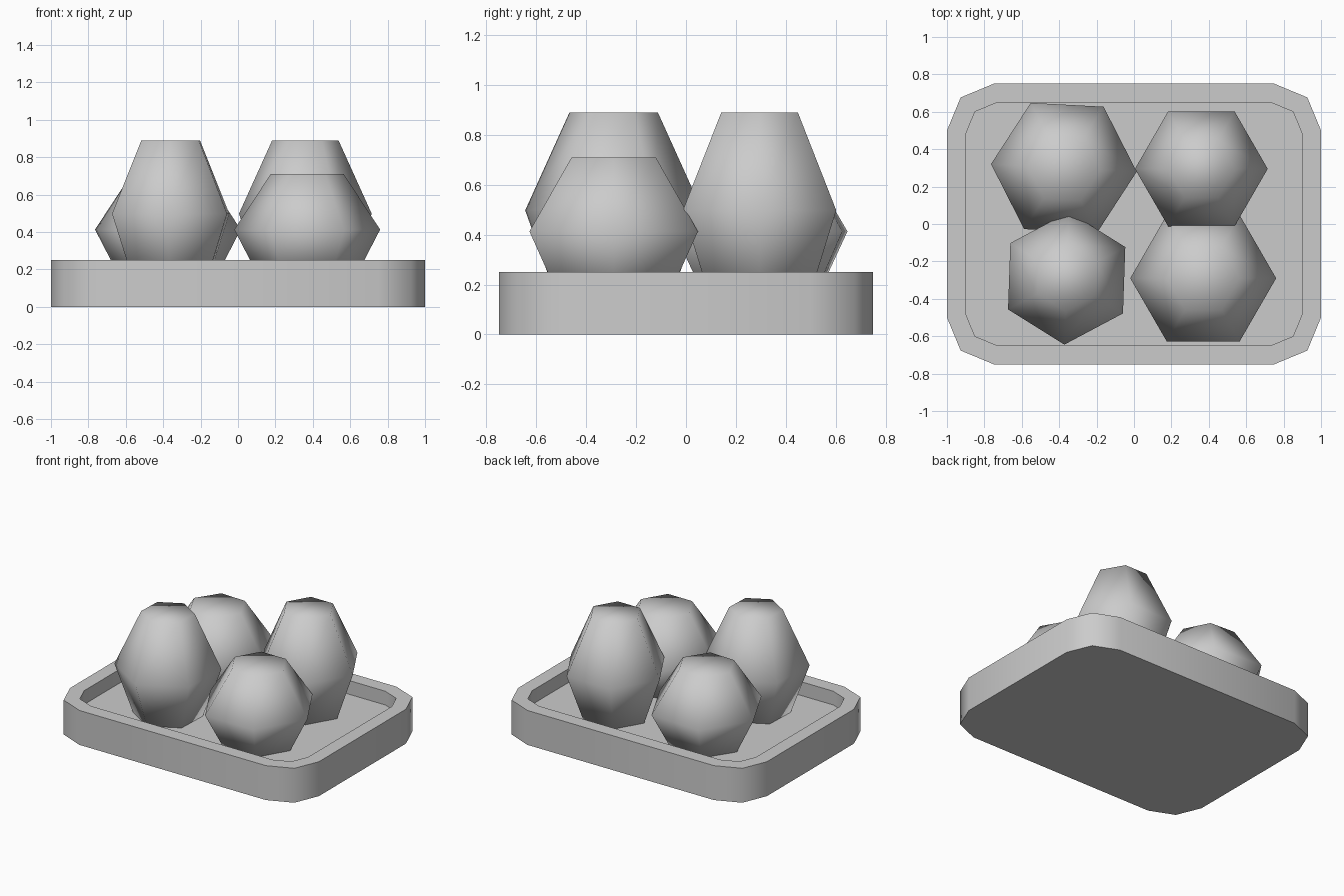
import bpy, bmesh
from math import cos, sin, pi, radians

if "Cube" in bpy.data.objects:
    bpy.data.objects.remove(bpy.data.objects["Cube"])


def add_object(name, bm):
    bmesh.ops.recalc_face_normals(bm, faces=bm.faces[:])
    mesh = bpy.data.meshes.new(name)
    bm.to_mesh(mesh)
    bm.free()
    mesh.shade_smooth()
    obj = bpy.data.objects.new(name, mesh)
    bpy.context.collection.objects.link(obj)
    return obj


def loft(bm, rings):
    """Skin a stack of equal-sized rings; return the top cap."""
    loops = [[bm.verts.new(p) for p in ring] for ring in rings]
    n = len(loops[0])
    for a, b in zip(loops, loops[1:]):
        for i in range(n):
            j = (i + 1) % n
            bm.faces.new((a[i], a[j], b[j], b[i]))
    bm.faces.new(loops[0][::-1])
    return bm.faces.new(loops[-1])


# Tray: rounded rectangle with a recessed floor
RIM, FLOOR, RADIUS = 0.25, 0.15, 0.25
outline = []
for k, (sx, sy) in enumerate(((1, 1), (-1, 1), (-1, -1), (1, -1))):
    for s in range(3):
        a = k * pi / 2 + s * pi / 4
        outline.append((sx * 0.75 + RADIUS * cos(a), sy * 0.5 + RADIUS * sin(a)))

bm = bmesh.new()
top = loft(bm, [[(x, y, z) for x, y in outline] for z in (0, RIM)])
bm.normal_update()
bmesh.ops.inset_region(bm, faces=[top], thickness=0.1, use_even_offset=True)
ext = bmesh.ops.extrude_face_region(bm, geom=[top])
floor_verts = [v for v in ext["geom"] if isinstance(v, bmesh.types.BMVert)]
bmesh.ops.translate(bm, verts=floor_verts, vec=(0, 0, FLOOR - RIM))
if top.is_valid:
    bmesh.ops.delete(bm, geom=[top], context='FACES_ONLY')
tray = add_object("tray", bm)
bpy.context.view_layer.objects.active = tray
tray.select_set(True)
bpy.ops.object.shade_smooth_by_angle(angle=radians(50))


# Six-sided lumps standing on the tray floor, smooth shaded all over
def lump(name, x, y, radius, height, turn):
    profile = ((0.65, 0.0), (1.0, 0.47), (0.5, 1.0))
    angles = [radians(turn + 60 * i) for i in range(6)]
    bm = bmesh.new()
    loft(bm, [[(x + radius * r * cos(a), y + radius * r * sin(a), FLOOR + height * h)
               for a in angles] for r, h in profile])
    add_object(name, bm)


lump("tall_lump_front_left", -0.36, -0.29, 0.355, 0.74, 28)
lump("tall_lump_back_right", 0.36, 0.295, 0.355, 0.74, 0)
lump("short_lump_front_right", 0.37, -0.29, 0.39, 0.56, 0)
lump("short_lump_back_left", -0.375, 0.30, 0.39, 0.56, -3)
